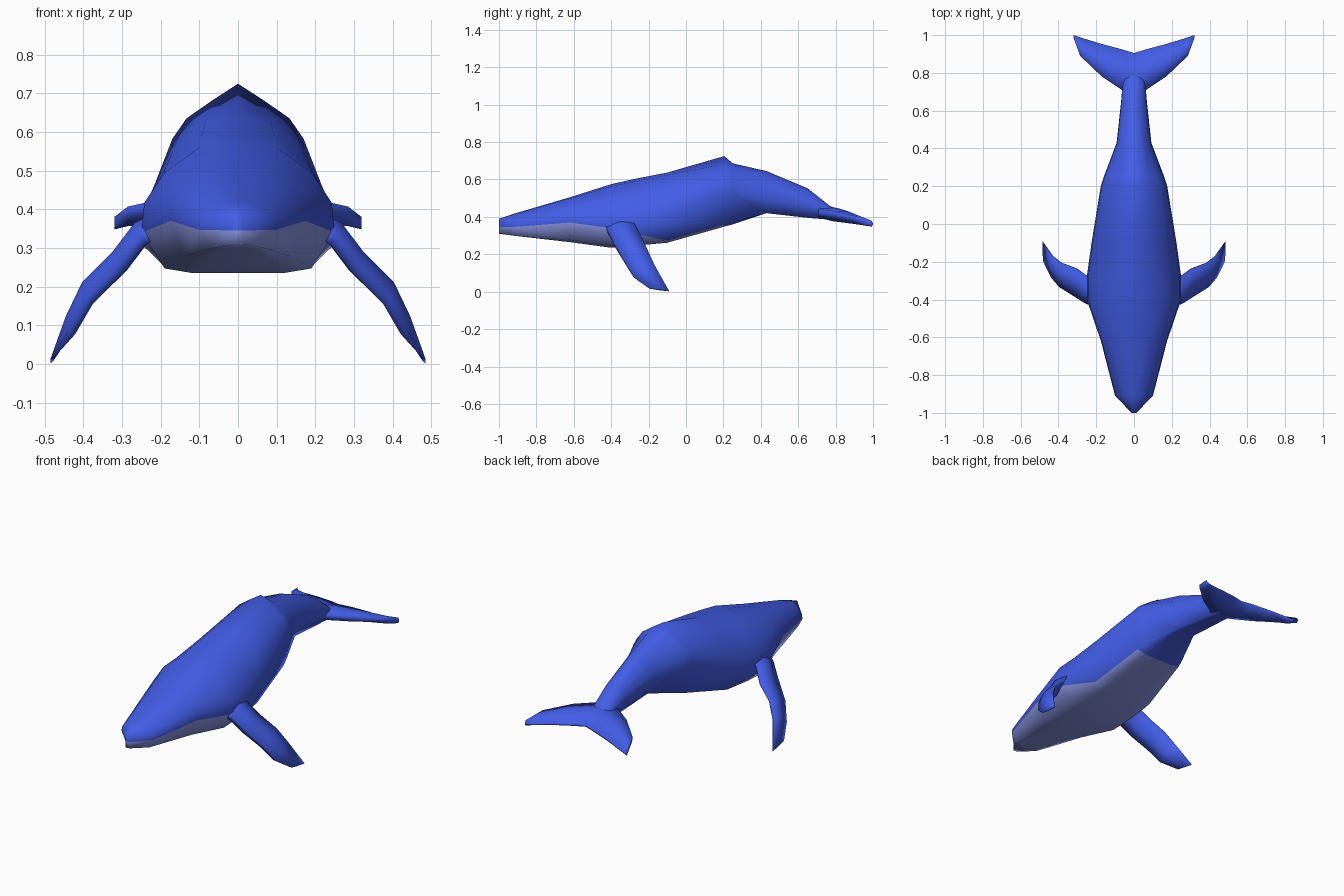
import bpy, bmesh, math
from mathutils import Vector

if "Cube" in bpy.data.objects:
    bpy.data.objects.remove(bpy.data.objects["Cube"])


def material(name, rgb):
    m = bpy.data.materials.new(name)
    m.diffuse_color = (*rgb, 1)
    m.use_nodes = True
    m.node_tree.nodes["Principled BSDF"].inputs["Base Color"].default_value = m.diffuse_color
    return m


blue = material("blue skin", (0.055, 0.11, 0.80))
pale = material("pale belly", (0.26, 0.31, 0.80))


def finish(name, bm, mats, angle):
    """Turn a right half into a mirrored, smooth-shaded object."""
    me = bpy.data.meshes.new(name)
    bm.to_mesh(me)
    bm.free()
    for m in mats:
        me.materials.append(m)
    ob = bpy.data.objects.new(name, me)
    bpy.context.collection.objects.link(ob)
    mod = ob.modifiers.new("Mirror", 'MIRROR')
    mod.merge_threshold = 0.0005
    bpy.ops.object.select_all(action='DESELECT')
    ob.select_set(True)
    bpy.context.view_layer.objects.active = ob
    bpy.ops.object.modifier_apply(modifier="Mirror")
    bpy.ops.object.shade_smooth_by_angle(angle=math.radians(angle))
    return ob


# Body stations: y, back z, ridge lift, mouth-line half width, mouth-line z,
# belly half width, belly z
stations = [
    (-1.00, 0.390, 0, 0.012, 0.345, 0.012, 0.310),
    (-0.91, 0.420, 0, 0.100, 0.347, 0.075, 0.298),
    (-0.62, 0.505, 0, 0.175, 0.370, 0.140, 0.265),
    (-0.40, 0.575, 0, 0.250, 0.340, 0.190, 0.235),
    (-0.28, 0.602, 0, 0.250, 0.310, 0.195, 0.245),
    (-0.10, 0.637, 0, 0.225, 0.370, 0.190, 0.262),
    (0.205, 0.690, 0.035, 0.175, 0.530, 0.145, 0.348),
    (0.25, 0.682, 0.004, 0.160, 0.525, 0.130, 0.360),
    (0.43, 0.645, 0, 0.092, 0.490, 0.060, 0.420),
    (0.65, 0.553, 0, 0.068, 0.455, 0.045, 0.395),
    (0.77, 0.458, 0, 0.058, 0.420, 0.040, 0.385),
    (0.85, 0.415, 0, 0.025, 0.405, 0.020, 0.390),
]
bm = bmesh.new()
rings = []
for y, top, lift, w, zm, wb, zb in stations:
    h = top - zm
    half = [(0, top + lift), (0.38 * w, top - 0.05 * h), (0.76 * w, top - 0.34 * h),
            (0.97 * w, top - 0.67 * h), (w, zm), (wb, zb + 0.012 * (wb > 0.1)),
            (0.62 * wb, zb), (0, zb)]
    rings.append([bm.verts.new((x, y, z)) for x, z in half])

for i, (a, b) in enumerate(zip(rings, rings[1:])):
    y_end = stations[i + 1][0]
    for j in range(7):
        if j == 4 and stations[i][0] == -0.28:      # pale side tapers to a point
            bm.faces.new((a[j], a[j + 1], b[j + 1])).material_index = 1
            bm.faces.new((a[j], b[j + 1], b[j]))
            continue
        f = bm.faces.new((a[j], a[j + 1], b[j + 1], b[j]))
        if (j == 4 and y_end < -0.2) or (j > 4 and y_end < 0.21):
            f.material_index = 1
# blunt nose, blue above the mouth line and pale below
n = rings[0]
lip = bm.verts.new((0, -1.0, 0.345))
bm.faces.new((lip, *reversed(n[4:]))).material_index = 1
bm.faces.new((lip, *reversed(n[:5])))
finish("whale_body", bm, [blue, pale], 100)


def fin(name, sections, cap_start):
    """Loft six-sided sections: leading edge, trailing edge, thickness vector."""
    bm = bmesh.new()
    loops = []
    for lead, trail, t in sections:
        lead, trail, t = Vector(lead), Vector(trail), Vector(t)
        front, mid = lead.lerp(trail, 0.04), lead.lerp(trail, 0.5)
        loops.append([bm.verts.new(p) for p in (
            lead + 0.55 * t, mid + t, trail + 0.15 * t,
            trail - 0.15 * t, mid - t, front - 0.55 * t)])
    for a, b in zip(loops, loops[1:]):
        for j in range(6):
            k = (j + 1) % 6
            bm.faces.new((a[j], a[k], b[k], b[j]))
    bm.faces.new(loops[-1])
    if cap_start:
        bm.faces.new(loops[0])
    bmesh.ops.recalc_face_normals(bm, faces=bm.faces)
    return finish(name, bm, [blue], 120)


# Tail flukes
fin("tail_flukes", [
    ((0, 0.66, 0.43), (0, 0.905, 0.40), (0, 0, 0.038)),
    ((0.065, 0.71, 0.423), (0.065, 0.925, 0.395), (0, 0, 0.036)),
    ((0.17, 0.78, 0.415), (0.17, 0.953, 0.382), (0, 0, 0.032)),
    ((0.285, 0.89, 0.395), (0.285, 0.988, 0.362), (0, 0, 0.022)),
    ((0.32, 0.985, 0.366), (0.32, 1.0, 0.362), (0, 0, 0.016)),
], False)

# Flippers sweeping out, down and back
fin("flippers", [
    ((0.20, -0.44, 0.35), (0.20, -0.27, 0.38), (0.018, 0, 0.025)),
    ((0.25, -0.42, 0.32), (0.25, -0.275, 0.36), (0.018, 0, 0.025)),
    ((0.305, -0.385, 0.25), (0.305, -0.235, 0.285), (0.018, 0, 0.025)),
    ((0.385, -0.335, 0.165), (0.385, -0.205, 0.22), (0.018, 0, 0.020)),
    ((0.43, -0.285, 0.08), (0.43, -0.17, 0.145), (0.016, 0, 0.010)),
    ((0.478, -0.20, 0.018), (0.485, -0.09, 0.002), (0.004, 0, 0.002)),
], True)
